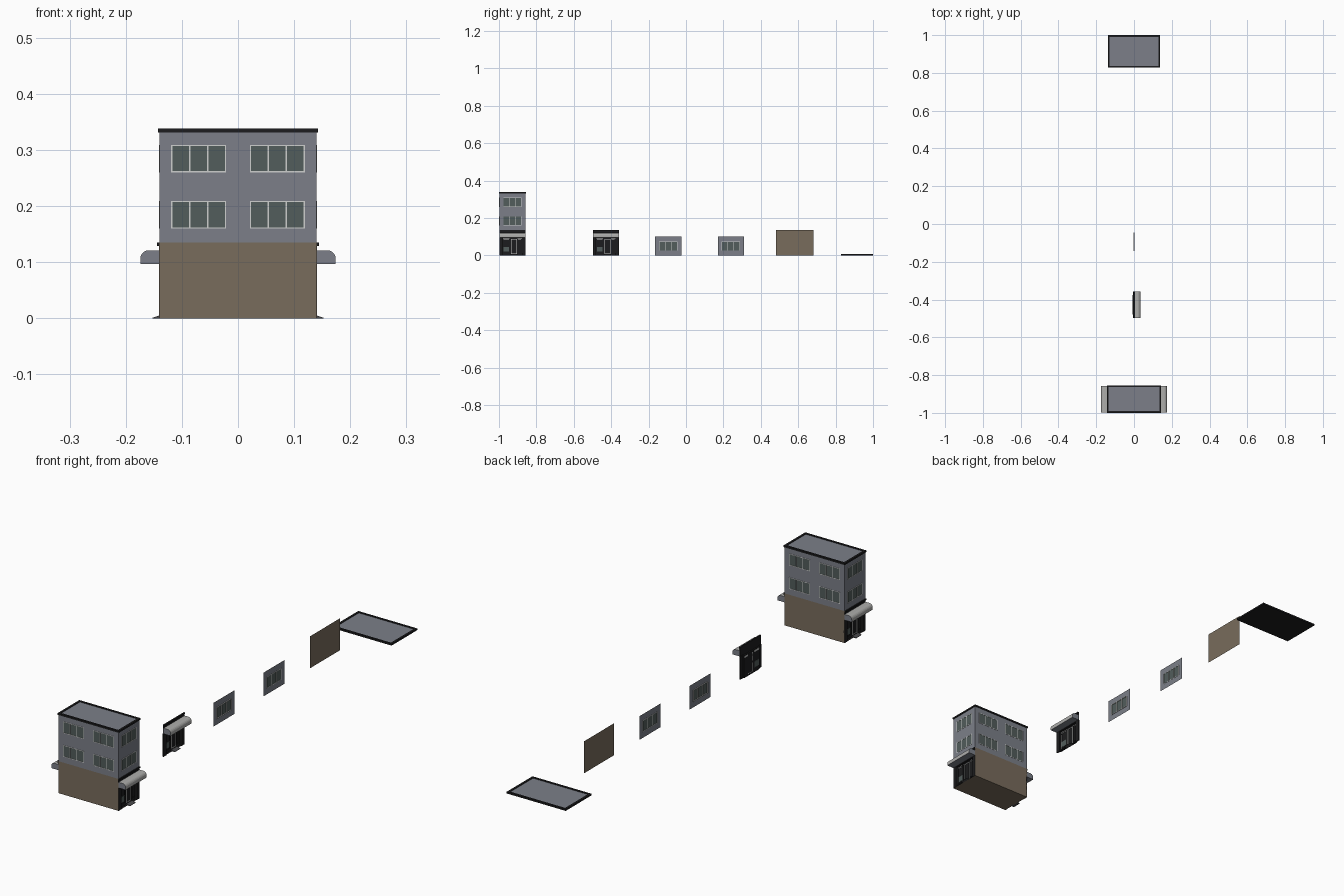
import bpy, bmesh, math

if "Cube" in bpy.data.objects:
    bpy.data.objects.remove(bpy.data.objects["Cube"])

def material(name, rgb):
    m = bpy.data.materials.new(name)
    m.diffuse_color = (*rgb, 1)
    m.use_nodes = True
    m.node_tree.nodes["Principled BSDF"].inputs["Base Color"].default_value = m.diffuse_color
    return m

WALL = material("grey_wall", (0.20, 0.213, 0.25))
BROWN = material("brown_wall", (0.19, 0.15, 0.107))
GLASS = material("green_grey_glass", (0.085, 0.11, 0.106))
BLACK = material("black_trim", (0.012, 0.012, 0.013))
LIGHT = material("light_frame", (0.62, 0.63, 0.62))
CLOTH = material("awning_grey", (0.42, 0.42, 0.41))
STEP = material("dark_step", (0.07, 0.07, 0.075))

W, GROUND, STOREY = 0.14, 0.135, 0.10      # bay width, storey heights
HALF, Y0, Y1 = 0.14, -0.998, -0.858        # main building footprint

def finish(bm, name, mats, loc=(0, 0, 0), turn=0):
    me = bpy.data.meshes.new(name)
    bm.to_mesh(me)
    bm.free()
    for m in mats:
        me.materials.append(m)
    ob = bpy.data.objects.new(name, me)
    ob.location = loc
    ob.rotation_euler.z = math.radians(turn)
    bpy.context.collection.objects.link(ob)
    return ob

def add_box(bm, x0, x1, y0, y1, z0, z1, mat=0):
    vs = bmesh.ops.create_cube(bm, size=1)["verts"]
    for v in vs:
        v.co = (x1 if v.co.x > 0 else x0, y1 if v.co.y > 0 else y0, z1 if v.co.z > 0 else z0)
    for f in {f for v in vs for f in v.link_faces}:
        f.material_index = mat

def add_quad(bm, pts, mat=0):
    bm.faces.new([bm.verts.new(p) for p in pts]).material_index = mat

def add_wall(bm, x0, x1, z0, z1, y=0, mat=0):
    add_quad(bm, [(x0, y, z0), (x1, y, z0), (x1, y, z1), (x0, y, z1)], mat)

# All bays are drawn along local x, facing local -y, then turned into place.
def window_bay(name, loc, turn, depth=0.001):
    a, b, lo, hi = 0.021, 0.119, 0.025, 0.074
    bm = bmesh.new()
    # wall around the opening
    add_wall(bm, 0, W, 0, lo)
    add_wall(bm, 0, W, hi, STOREY)
    add_wall(bm, 0, a, lo, hi)
    add_wall(bm, b, W, lo, hi)
    # glass and frame bars
    add_wall(bm, a, b, lo, hi, mat=1)
    t = 0.0022
    for z in (lo, hi - t):
        add_box(bm, a, b, -depth, depth, z, z + t, 2)
    for i in range(4):
        x = a + (b - a - t) * i / 3
        add_box(bm, x, x + t, -depth, depth, lo, hi, 2)
    finish(bm, name, [WALL, GLASS, LIGHT], loc, turn)

def frame(bm, x0, x1, z0, z1, y, mat, t=0.002):
    for x in (x0, x1 - t):
        add_box(bm, x, x + t, y - 0.001, y + 0.001, z0, z1, mat)
    for z in (z0, z1 - t):
        add_box(bm, x0, x1, y - 0.001, y + 0.001, z, z + t, mat)

def shop_bay(name, loc, turn):
    bm = bmesh.new()
    # pillars, fascia and cornice
    for x in (0, 0.122):
        add_box(bm, x, x + 0.018, -0.001, 0.004, 0, 0.097)
    add_box(bm, 0, W, -0.001, 0.002, 0.095, GROUND)
    add_box(bm, 0, W, -0.004, 0, 0.129, GROUND)
    # recessed shop window and door
    r = 0.008
    add_wall(bm, 0.018, 0.122, 0, 0.095, r)
    for x in (0.018, 0.122):
        add_quad(bm, [(x, 0, 0), (x, r, 0), (x, r, 0.095), (x, 0, 0.095)])
    for z in (0.001, 0.095):
        add_quad(bm, [(0.018, 0, z), (0.122, 0, z), (0.122, r, z), (0.018, r, z)])
    add_box(bm, 0.022, 0.052, r - 0.001, r + 0.001, 0.02, 0.045, 1)
    frame(bm, 0.020, 0.054, 0.012, 0.09, r - 0.001, 0, 0.003)
    frame(bm, 0.063, 0.094, 0.008, 0.088, r - 0.001, 2)
    frame(bm, 0.098, 0.120, 0.012, 0.09, r - 0.001, 0, 0.003)
    for x0, x1 in ((0.020, 0.054), (0.098, 0.120)):
        add_box(bm, x0, x1, r - 0.001, r + 0.001, 0.085, 0.092, 2)
    add_box(bm, 0.020, 0.022, r - 0.002, r, 0.012, 0.09, 2)
    finish(bm, name + "_front", [BLACK, GLASS, LIGHT], loc, turn)

    # awning: rounded profile swept along the bay
    prof = [(0, 0.097), (-0.034, 0.097), (-0.034, 0.106)]
    prof += [(-0.020 - 0.014 * math.cos(a), 0.106 + 0.015 * math.sin(a))
             for a in (math.radians(18 * i) for i in range(1, 6))]
    prof.append((0, 0.121))
    bm = bmesh.new()
    ends = [[bm.verts.new((x, y, z)) for y, z in prof] for x in (0, W)]
    for e in ends:
        bm.faces.new(e).material_index = 1
    n = len(prof)
    for i in range(n - 1):
        f = bm.faces.new((ends[0][i], ends[0][i + 1], ends[1][i + 1], ends[1][i]))
        f.material_index = 1 if i == 0 else 0
    bmesh.ops.recalc_face_normals(bm, faces=bm.faces)
    finish(bm, name + "_awning", [CLOTH, WALL], loc, turn)

    # sloped door step
    bm = bmesh.new()
    sides = [[bm.verts.new((x, y, z)) for y, z in ((0.006, 0), (-0.012, 0), (-0.012, 0.001), (0, 0.005), (0.006, 0.005))]
             for x in (0.06, 0.098)]
    for s in sides:
        bm.faces.new(s)
    for i in range(5):
        j = (i + 1) % 5
        bm.faces.new((sides[0][i], sides[0][j], sides[1][j], sides[1][i]))
    bmesh.ops.recalc_face_normals(bm, faces=bm.faces)
    finish(bm, name + "_step", [STEP], loc, turn)

def roof(name, x, y0, y1, z):
    # black slab with raised rim and grey deck
    bm = bmesh.new()
    h, e = 0.007, 0.009
    add_box(bm, -x, x, y0, y1, z, z + 0.003)
    for s in (-1, 1):
        add_box(bm, min(s * x, s * (x - e)), max(s * x, s * (x - e)), y0, y1, z, z + h)
    add_box(bm, -x + e, x - e, y0, y0 + e, z, z + h)
    add_box(bm, -x + e, x - e, y1 - e, y1, z, z + h)
    d = z + 0.0045
    add_quad(bm, [(-x + e, y0 + e, d), (x - e, y0 + e, d), (x - e, y1 - e, d), (-x + e, y1 - e, d)], 1)
    finish(bm, name, [BLACK, WALL])

def plain_wall(name, loc, turn, width):
    bm = bmesh.new()
    add_wall(bm, 0, width, 0, GROUND)
    finish(bm, name, [BROWN], loc, turn)

# Main building: brown ground floor and base
plain_wall("ground_wall_front", (-HALF, Y0, 0), 0, 2 * HALF)
plain_wall("ground_wall_back", (HALF, Y1, 0), 180, 2 * HALF)
bm = bmesh.new()
add_quad(bm, [(-HALF, Y0, 0), (-HALF, Y1, 0), (HALF, Y1, 0), (HALF, Y0, 0)])
finish(bm, "base_floor", [BROWN])

# Shop fronts on both ends
shop_bay("shop_right", (HALF, Y0, 0), 90)
shop_bay("shop_left", (-HALF, Y1, 0), 270)

# Two upper storeys of window bays
for s in range(2):
    z = GROUND + s * STOREY
    for i in range(2):
        window_bay(f"front_bay_{s}_{i}", (-HALF + i * W, Y0, z), 0)
        window_bay(f"back_bay_{s}_{i}", (HALF - i * W, Y1, z), 180)
    window_bay(f"right_bay_{s}", (HALF, Y0, z), 90)
    window_bay(f"left_bay_{s}", (-HALF, Y1, z), 270)
roof("main_roof", 0.143, -1.0, -0.855, 0.331)

# Loose kit pieces in a row behind
shop_bay("loose_shop", (0, -0.498, 0), 90)
window_bay("loose_window_a", (0, -0.165, 0), 90, 0.003)
window_bay("loose_window_b", (0, 0.17, 0), 90)
plain_wall("loose_brown_wall", (0, 0.482, 0), 90, 0.2)
roof("loose_roof", 0.138, 0.828, 1.0, 0)
